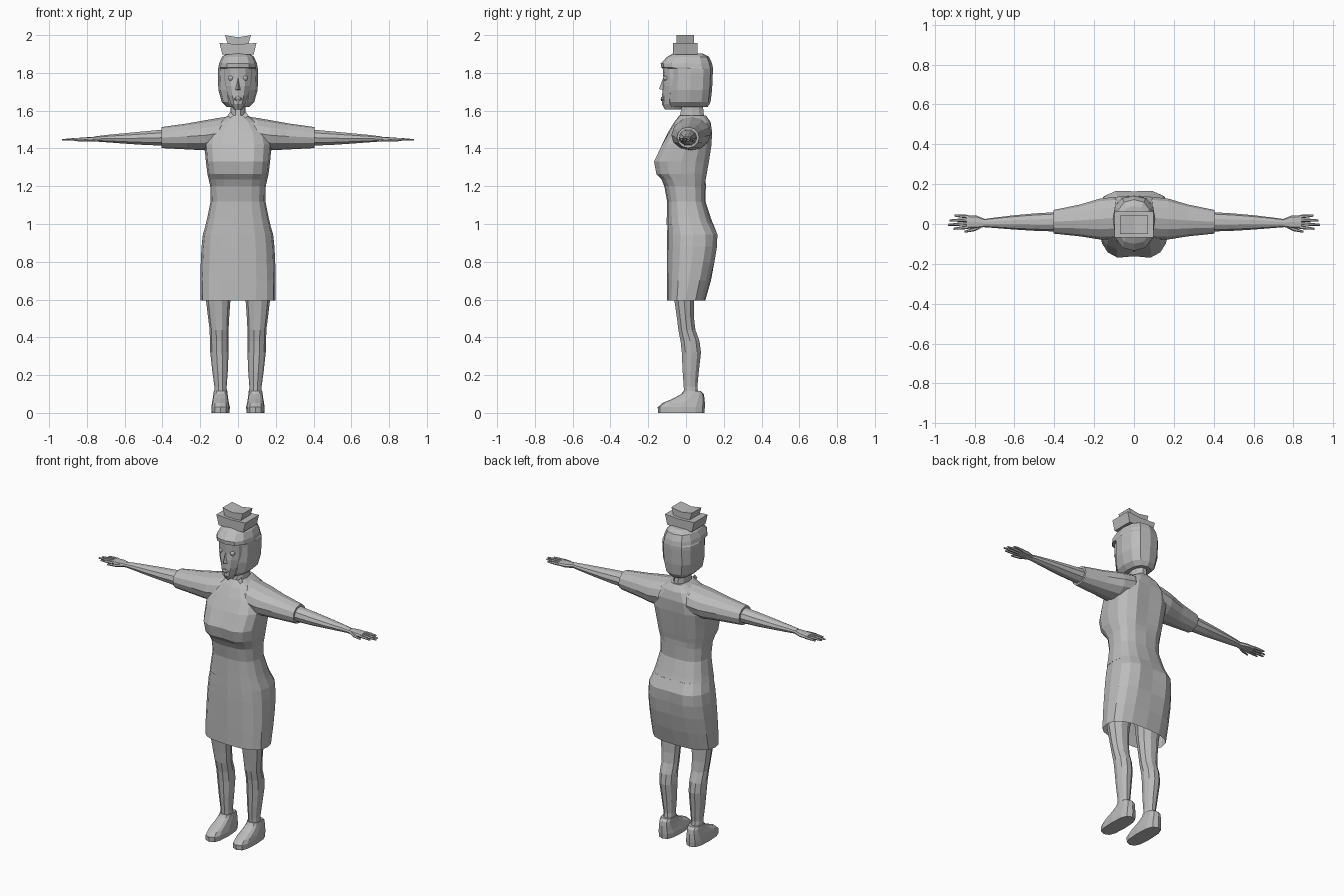
import bpy, bmesh, math

grey = bpy.data.materials.new("plain_grey")
grey.diffuse_color = (0.5, 0.5, 0.5, 1)


def finish(name, bm, mirror=False):
    bmesh.ops.recalc_face_normals(bm, faces=bm.faces)
    me = bpy.data.meshes.new(name)
    bm.to_mesh(me)
    bm.free()
    me.materials.append(grey)
    ob = bpy.data.objects.new(name, me)
    bpy.context.collection.objects.link(ob)
    if mirror:
        ob.modifiers.new("mirror", 'MIRROR')
    return ob


def loft(name, rings, axis='z', n=12, power=1.0, mirror=False, caps=(True, True), cleft=None):
    """Skin rounded sections; ring = (position, u_min, u_max, v_min, v_max).
    cleft maps ring index to (front, back) dents on the centre line."""
    bm = bmesh.new()
    loops = []
    for i, (t, u0, u1, v0, v1) in enumerate(rings):
        loop = []
        for k in range(n):
            a = 2 * math.pi * k / n
            c, s = math.cos(a), math.sin(a)
            u = (u0 + u1) / 2 + (u1 - u0) / 2 * math.copysign(abs(c) ** power, c)
            v = (v0 + v1) / 2 + (v1 - v0) / 2 * math.copysign(abs(s) ** power, s)
            if cleft and i in cleft and abs(c) < 0.01:
                v += cleft[i][0] if s < 0 else -cleft[i][1]
            loop.append(bm.verts.new({'z': (u, v, t), 'x': (t, u, v), 'y': (u, t, v)}[axis]))
        loops.append(loop)
    for a, b in zip(loops, loops[1:]):
        for k in range(n):
            bm.faces.new((a[k], a[(k + 1) % n], b[(k + 1) % n], b[k]))
    if caps[0]:
        bm.faces.new(loops[0])
    if caps[1]:
        bm.faces.new(loops[-1])
    return finish(name, bm, mirror)


def sym(z, w, y0, y1):
    return (z, -w, w, y0, y1)


# Blouse with bust and spine crease
loft("blouse", [
    sym(0.995, .172, -.103, .145), sym(1.03, .163, -.102, .132), sym(1.12, .145, -.10, .103),
    sym(1.20, .147, -.115, .105), sym(1.235, .155, -.135, .11), sym(1.265, .162, -.165, .118),
    sym(1.33, .17, -.178, .13), sym(1.42, .178, -.135, .143), sym(1.49, .16, -.092, .145),
    sym(1.54, .11, -.062, .13), sym(1.575, .05, -.035, .105)],
    n=16, power=0.75, cleft={4: (.006, .006), 5: (.014, .01), 6: (.016, .012), 7: (.01, .012), 8: (0, .008)})

# Short sleeves
loft("sleeve", [
    (.03, -.04, .115, 1.42, 1.572), (.10, -.075, .135, 1.40, 1.562), (.17, -.078, .128, 1.39, 1.55),
    (.27, -.062, .098, 1.395, 1.532), (.405, -.048, .07, 1.402, 1.513)], axis='x', mirror=True)

# Bare arms
loft("arm", [
    (.38, -.038, .06, 1.412, 1.503), (.50, -.034, .053, 1.417, 1.492), (.60, -.028, .044, 1.424, 1.482),
    (.70, -.02, .032, 1.432, 1.472), (.755, -.016, .024, 1.436, 1.465)], axis='x', n=10, mirror=True)

# Palm, fingers and thumb
loft("palm", [
    (.745, -.014, .024, 1.437, 1.463), (.79, -.022, .042, 1.436, 1.46), (.84, -.022, .044, 1.437, 1.457)],
    axis='x', n=8, power=0.7, mirror=True)
fingers = [(-.016, -.024, .905), (.002, -.004, .933), (.020, .018, .925), (.037, .042, .90)]
for i, (ya, yb, tip) in enumerate(fingers):
    ym = (ya + yb) / 2
    loft("finger_%d" % (i + 1), [
        (.83, ya - .009, ya + .009, 1.439, 1.456), ((.83 + tip) / 2, ym - .008, ym + .008, 1.44, 1.455),
        (tip, yb - .005, yb + .005, 1.442, 1.45)], axis='x', n=6, mirror=True)
loft("thumb", [
    (.765, -.018, .004, 1.437, 1.456), (.80, -.036, -.016, 1.436, 1.452),
    (.85, -.044, -.034, 1.437, 1.447)], axis='x', n=6, mirror=True)

# Skirt, open at the hem
loft("skirt", [
    sym(.595, .198, -.10, .102), sym(.70, .199, -.101, .132), sym(.80, .197, -.101, .158),
    sym(.88, .193, -.101, .172), sym(.945, .186, -.10, .174), sym(1.005, .168, -.098, .142)],
    n=16, power=0.75, caps=(False, True), cleft={2: (0, .008), 3: (0, .014), 4: (0, .01)})

# Legs
loft("leg", [
    (.08, .058, .127, -.012, .07), (.14, .06, .125, -.014, .062), (.22, .054, .136, -.02, .07),
    (.32, .05, .147, -.025, .082), (.38, .05, .149, -.031, .074), (.44, .05, .15, -.043, .052),
    (.50, .047, .158, -.05, .045), (.60, .04, .17, -.065, .045), (.78, .015, .18, -.08, .09)],
    n=10, mirror=True)

# Shoes
loft("shoe", [
    (0, .045, .14, -.148, .097), (.03, .043, .141, -.15, .10), (.052, .048, .138, -.125, .10),
    (.075, .052, .134, -.07, .098), (.10, .055, .13, -.025, .094), (.115, .056, .128, -.014, .08)],
    n=12, power=0.7, mirror=True)

# Neck and collar
loft("neck", [sym(1.53, .045, -.045, .105), sym(1.60, .04, -.03, .095), sym(1.68, .04, -.03, .09)], n=10)
for name, front in (("collar", -.038),):
    bm = bmesh.new()
    for s in (-1, 1):
        pts = [(0, front - .012, 1.52), (s * .055, front + .005, 1.575),
               (s * .04, front + .012, 1.595), (0, front - .004, 1.545)]
        bm.faces.new([bm.verts.new(p) for p in pts])
    finish(name, bm)

# Bobbed hair with an overhanging fringe
loft("hair", [
    sym(1.62, .06, -.085, .115), sym(1.645, .086, -.098, .13), sym(1.71, .104, -.095, .138),
    sym(1.80, .107, -.092, .142), sym(1.822, .106, -.094, .142), sym(1.828, .104, -.132, .142),
    sym(1.85, .10, -.134, .138), sym(1.885, .085, -.10, .122), sym(1.902, .062, -.07, .09)],
    n=12, power=0.8)

# Face and nose
loft("face", [
    sym(1.607, .022, -.112, -.02), sym(1.635, .042, -.128, .02), sym(1.68, .06, -.126, .02),
    sym(1.73, .072, -.125, .02), sym(1.77, .078, -.12, .02), sym(1.835, .078, -.124, .02)], n=12)
bm = bmesh.new()
top, tip = bm.verts.new((0, -.12, 1.775)), bm.verts.new((0, -.143, 1.715))
lo, ro = (bm.verts.new((s * .016, -.118, 1.708)) for s in (-1, 1))
for f in ((top, lo, tip), (top, tip, ro), (tip, lo, ro), (top, ro, lo)):
    bm.faces.new(f)
finish("nose", bm)

# Lips and eyes
loft("lips", [sym(1.652, .01, -.132, -.11), sym(1.661, .022, -.134, -.11), sym(1.672, .012, -.131, -.11)], n=8)
bm = bmesh.new()
bmesh.ops.create_uvsphere(bm, u_segments=10, v_segments=6, radius=.014)
bmesh.ops.translate(bm, verts=bm.verts, vec=(.038, -.106, 1.772))
finish("eye", bm, True)


# Two-tier hat: flared blocks with dipped tops
def tier(name, z0, z1, w0, w1, y0, y1, dip):
    bm = bmesh.new()
    rows = []
    for y in (y0, y1):
        prof = [(-w0, z0), (0, z0), (w0, z0), (w1, z1), (0, z1 - dip), (-w1, z1)]
        rows.append([bm.verts.new((x, y, z)) for x, z in prof])
    for k in range(6):
        bm.faces.new((rows[0][k], rows[0][(k + 1) % 6], rows[1][(k + 1) % 6], rows[1][k]))
    for r in rows:
        bm.faces.new(r)
    finish(name, bm)


tier("hat_lower", 1.897, 1.958, .083, .098, -.068, .062, .006)
tier("hat_upper", 1.945, 2.0, .052, .069, -.05, .042, .012)
